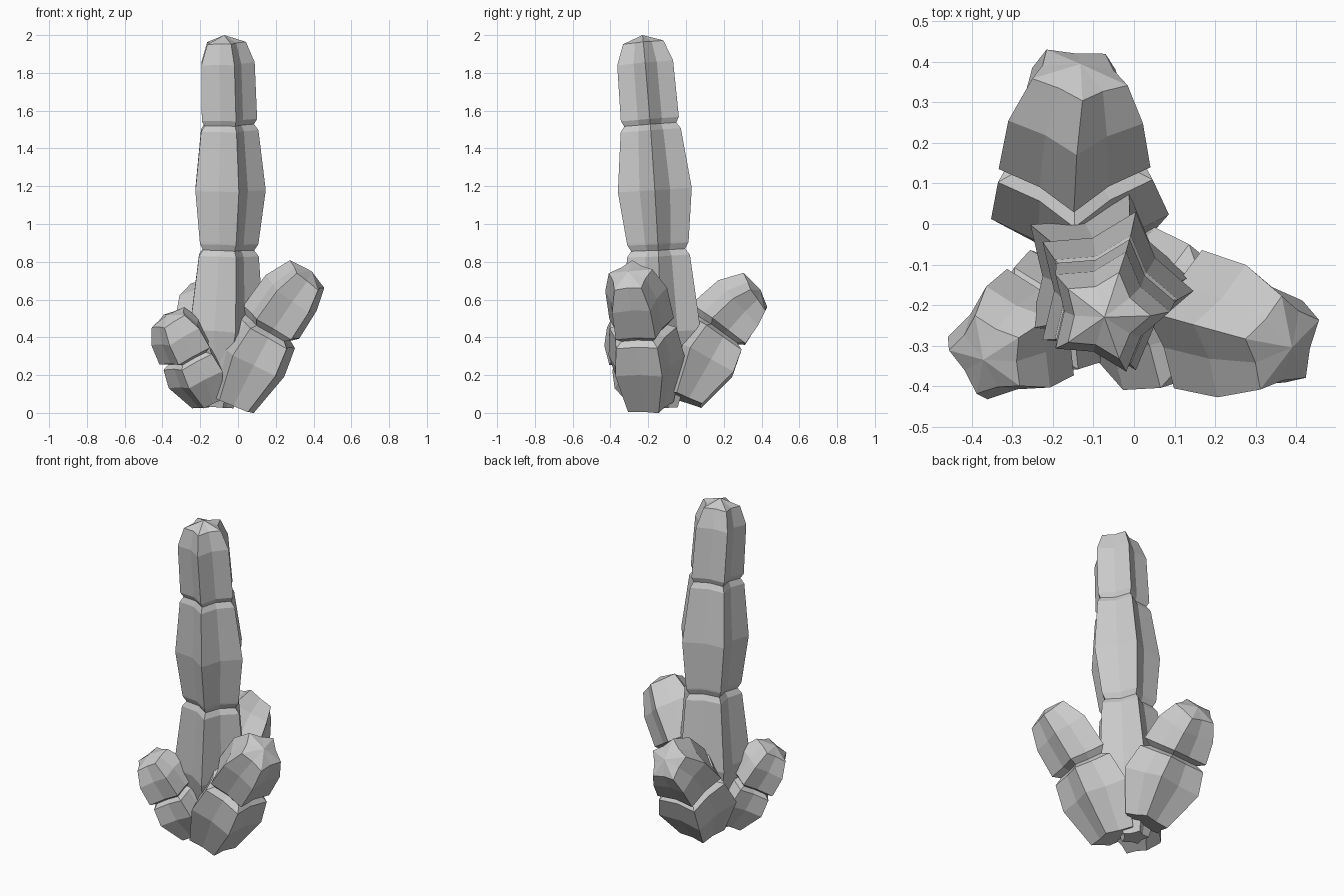
import bpy, bmesh
from math import cos, sin, pi, radians
from mathutils import Vector

if "Cube" in bpy.data.objects:
    bpy.data.objects.remove(bpy.data.objects["Cube"])


def ribbed_stem(name, p0, p1, p2, rings, phase, notch):
    """Loft five-ribbed star rings (t, radius) along a curve through three points."""
    p0, p1, p2 = Vector(p0), Vector(p1), Vector(p2)

    def point(t):
        return p0*(2*t-1)*(t-1) + p1*4*t*(1-t) + p2*t*(2*t-1)

    bm = bmesh.new()
    loops = []
    for t, r in rings:
        axis = point(t + .01) - point(t - .01)
        turn = Vector((0, 0, 1)).rotation_difference(axis)
        loop = []
        for i in range(10):
            a = radians(phase) + i*pi/5
            rr = r if i % 2 == 0 else r*notch
            loop.append(bm.verts.new(point(t) + turn @ Vector((rr*cos(a), rr*sin(a), 0))))
        loops.append(loop)
    for lo, hi in zip(loops, loops[1:]):
        for i in range(10):
            j = (i + 1) % 10
            bm.faces.new((lo[i], lo[j], hi[j], hi[i]))
    # pointed crown and closed foot
    for loop, centre in ((loops[-1], p2), (loops[0], point(rings[0][0]))):
        c = bm.verts.new(centre)
        for i in range(10):
            bm.faces.new((loop[i], loop[(i + 1) % 10], c))
    bmesh.ops.recalc_face_normals(bm, faces=bm.faces)
    mesh = bpy.data.meshes.new(name)
    bm.to_mesh(mesh)
    bm.free()
    bpy.context.collection.objects.link(bpy.data.objects.new(name, mesh))


# Tall three-segment column
ribbed_stem("main_column", (-.105, -.12, .02), (-.061, -.155, 1.01), (-.073, -.23, 2.0),
            [(.005, .08), (.21, .218), (.41, .175), (.426, .15), (.442, .17), (.447, .172),
             (.586, .206), (.745, .168), (.761, .145), (.775, .162), (.925, .156), (.98, .113)],
            0, .67)


def arm_rings(foot, belly, neck, upper, shoulder, crown):
    return [(0, foot), (.27, belly), (.465, (belly + neck)*.5 + .01), (.495, neck),
            (.535, upper), (.77, shoulder), (.95, crown)]


# Two-segment side arms
ribbed_stem("right_arm", (-.035, -.205, .045), (.165, -.24, .445), (.39, -.305, .75),
            arm_rings(.14, .215, .145, .183, .176, .125), 169, .74)
ribbed_stem("left_arm", (-.15, -.19, .06), (-.26, -.26, .305), (-.372, -.335, .52),
            arm_rings(.1, .172, .12, .163, .155, .108), 32, .74)
ribbed_stem("back_arm", (-.1, -.015, .075), (-.145, .172, .44), (-.132, .395, .65),
            arm_rings(.13, .232, .15, .197, .175, .125), -90, .74)
